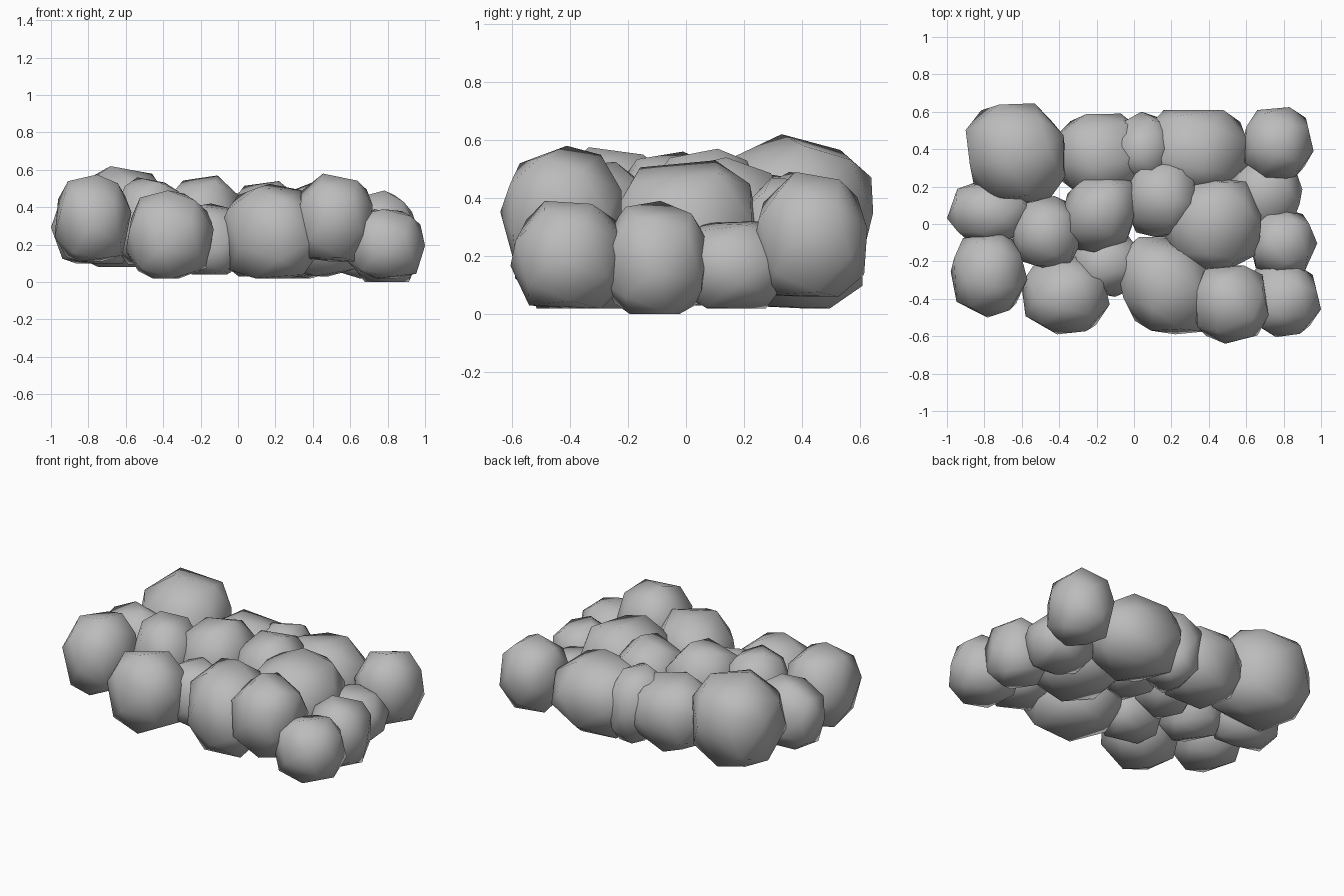
import bpy, bmesh, math, random
from mathutils import Vector

if "Cube" in bpy.data.objects:
    bpy.data.objects.remove(bpy.data.objects["Cube"])

random.seed(5)
grey = bpy.data.materials.new("stone grey")
grey.diffuse_color = (0.5, 0.5, 0.5, 1)
grey.use_nodes = True
grey.node_tree.nodes["Principled BSDF"].inputs["Base Color"].default_value = grey.diffuse_color


def rock(name, x0, x1, y0, y1, z0, z1, skew=0.0, flat=0.03, count=24):
    """Faceted boulder: hull of evenly spread, jittered points, skewed in plan,
    fitted to a box and slightly flattened underneath."""
    pts = []
    spin = random.uniform(0, 6.28)
    for i in range(count):
        h = 1 - 2 * (i + 0.5) / count
        a = spin + i * 2.39996
        r = math.sqrt(1 - h * h)
        p = Vector((r * math.cos(a), r * math.sin(a), h))
        p += Vector([random.uniform(-0.1, 0.1) for _ in range(3)])
        p.normalize()
        p = [math.copysign(abs(c) ** 0.86, c) for c in p]
        pts.append((p[0] + skew * p[1], p[1] + skew * p[0], p[2]))
    lo = [min(p[k] for p in pts) for k in range(3)]
    hi = [max(p[k] for p in pts) for k in range(3)]
    box = ((x0, x1), (y0, y1), (z0 - flat, z1))
    bm = bmesh.new()
    for p in pts:
        x, y, z = [b[0] + (b[1] - b[0]) * (p[k] - lo[k]) / (hi[k] - lo[k])
                   for k, b in enumerate(box)]
        bm.verts.new((x, y, max(z, z0)))
    bmesh.ops.convex_hull(bm, input=bm.verts)
    loose = [v for v in bm.verts if not v.link_faces]
    bmesh.ops.delete(bm, geom=loose, context='VERTS')
    bmesh.ops.recalc_face_normals(bm, faces=bm.faces)
    for f in bm.faces:
        f.smooth = True
    me = bpy.data.meshes.new(name)
    bm.to_mesh(me)
    bm.free()
    me.materials.append(grey)
    bpy.context.collection.objects.link(bpy.data.objects.new(name, me))


# left end
rock("rock_back_left", -0.90, -0.36, 0.11, 0.645, 0.08, 0.62, -0.05)
rock("rock_left_middle", -1.00, -0.55, -0.11, 0.23, 0.10, 0.50)
rock("rock_front_left", -0.98, -0.57, -0.50, -0.05, 0.11, 0.575)
rock("rock_inner_left", -0.66, -0.27, -0.25, 0.15, 0.08, 0.56)
# centre
rock("rock_front_centre_left", -0.60, -0.13, -0.59, -0.17, 0.02, 0.49)
rock("rock_upper_centre", -0.38, 0.03, -0.15, 0.28, 0.10, 0.57, 0.08)
rock("rock_low_centre", -0.33, 0.06, -0.39, -0.05, 0.04, 0.42)
rock("rock_inner_centre", -0.06, 0.36, -0.07, 0.36, 0.08, 0.54)
rock("rock_front_centre", -0.10, 0.43, -0.59, -0.07, 0.02, 0.525, -0.12)
rock("rock_big_centre_right", 0.15, 0.68, -0.27, 0.26, 0.03, 0.53)
# back row
rock("rock_back_centre_left", -0.41, 0.06, 0.15, 0.59, 0.05, 0.48)
rock("rock_back_centre", -0.12, 0.22, 0.20, 0.60, 0.03, 0.49)
rock("rock_back_centre_right", 0.04, 0.62, 0.15, 0.61, 0.02, 0.47)
# right end
rock("rock_front_right_upper", 0.30, 0.72, -0.64, -0.22, 0.11, 0.58)
rock("rock_front_right_corner", 0.59, 1.00, -0.605, -0.22, 0.02, 0.39)
rock("rock_right_middle", 0.62, 0.98, -0.28, 0.08, 0.00, 0.39)
rock("rock_right_low", 0.50, 0.90, -0.03, 0.36, 0.02, 0.32)
rock("rock_back_right_corner", 0.58, 0.96, 0.23, 0.625, 0.06, 0.49)
